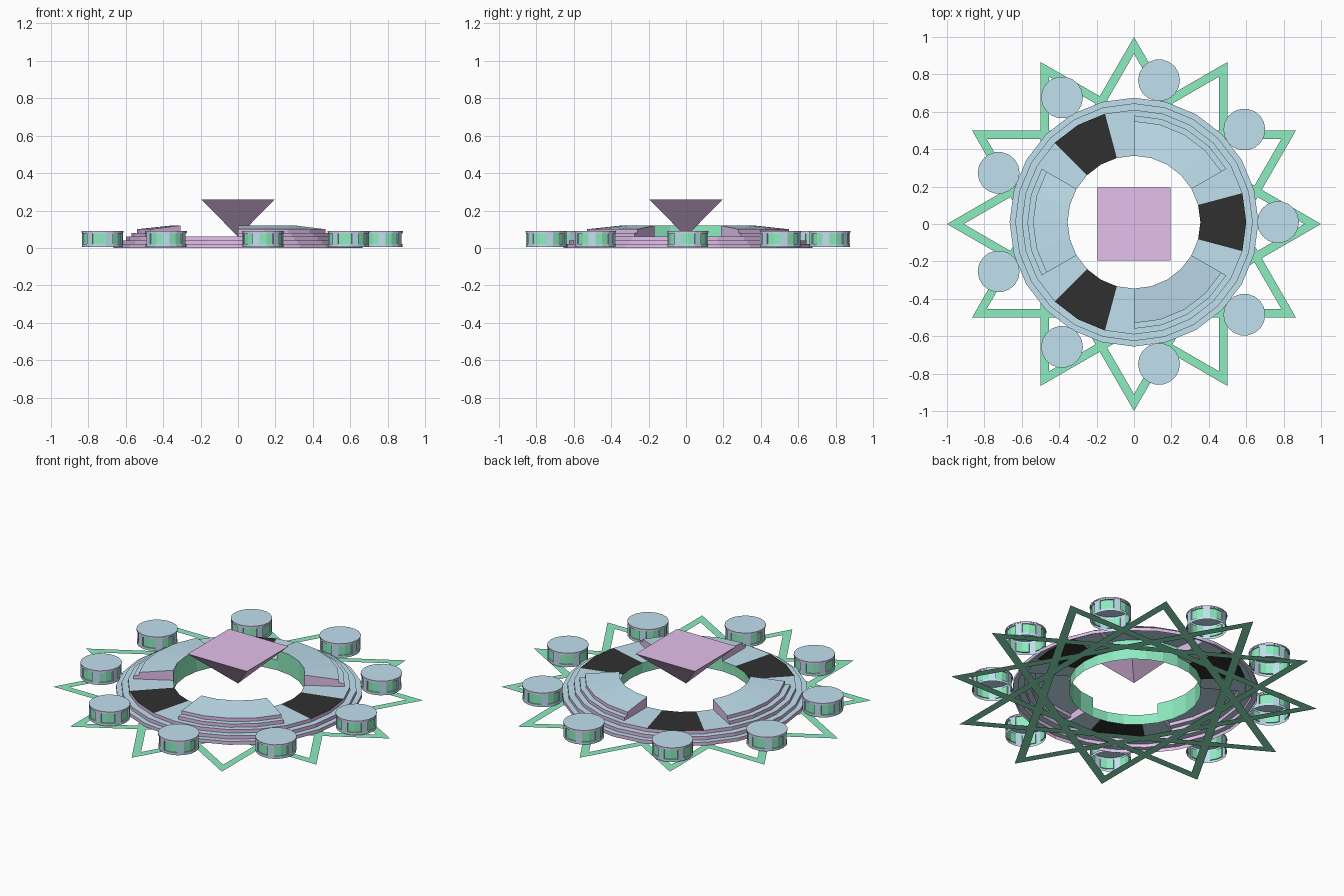
import bpy, math

if "Cube" in bpy.data.objects:
    bpy.data.objects.remove(bpy.data.objects["Cube"])

def mat(name, c):
    m = bpy.data.materials.new(name)
    m.diffuse_color = (*c, 1)
    m.use_nodes = True
    m.node_tree.nodes["Principled BSDF"].inputs["Base Color"].default_value = m.diffuse_color
    return m

BLUE = mat("blue", (0.53, 0.75, 0.86))
PINK = mat("orchid", (0.77, 0.53, 0.84))
GREEN = mat("green", (0.27, 0.84, 0.53))
BLACK = mat("black", (0.03, 0.03, 0.03))
CY = 0.01          # ring centre in y

def make(name, verts, faces, mats, idx=None):
    me = bpy.data.meshes.new(name)
    me.from_pydata(verts, [], faces)
    for m in mats:
        me.materials.append(m)
    if idx:
        me.polygons.foreach_set("material_index", idx)
    ob = bpy.data.objects.new(name, me)
    bpy.context.collection.objects.link(ob)
    return ob

def pol(r, deg, z):
    a = math.radians(deg)
    return (r * math.cos(a), r * math.sin(a), z)

def sweep(name, prof, start, step, n, mats, idx, cap=None):
    """Revolve an (r, z) profile over n steps; idx gives a material per strip."""
    k = len(prof)
    verts = [pol(r, start + i * step, z) for i in range(n + 1) for r, z in prof]
    faces, fi = [], []
    for i in range(n):
        for j in range(k - 1):
            a, b = i * k + j, (i + 1) * k + j
            faces.append((a, b, b + 1, a + 1))
            fi.append(idx[j])
    if cap is not None:
        faces += [tuple(range(k)), tuple(n * k + j for j in reversed(range(k)))]
        fi += [cap, cap]
    ob = make(name, verts, faces, mats, fi)
    ob.location.y = CY
    return ob

# Flat star: four overlapping triangular frames
for t in range(4):
    v = [pol(r, 90 * t + 30 * t + 120 * k, 0) for r in (1.0, 0.91) for k in range(3)]
    f = [(k, (k + 1) % 3, 3 + (k + 1) % 3, 3 + k) for k in range(3)]
    ob = make(f"star_triangle_{t}", v, f, [GREEN])
    ob.rotation_euler.z = math.radians(-90 * t)

# Three lower terrace steps, all the way round
MATS = [BLUE, PINK, GREEN, BLACK]
sweep("terrace_base", [(.665, 0), (.665, .02), (.635, .02), (.635, .04),
                       (.6, .04), (.6, .06)], 0, 15, 24, MATS, [1, 0, 1, 0, 1])

for s in range(3):
    a = 120 * s
    # Low deck with a black pad in the middle, green inner wall
    low = [(.6, .06), (.355, .06), (.355, 0)]
    sweep(f"black_pad_{s}", low, a - 15, 15, 2, MATS, [3, 2])
    for side, st in (("a", -30), ("b", 15)):
        sweep(f"low_deck_{s}_{side}", low, a + st, 15, 1, MATS, [0, 2])
    # Raised stepped section with sloping top
    sweep(f"raised_deck_{s}_rim", [(.6, .06), (.57, .06)], a + 30, 15, 4, MATS, [0])
    sweep(f"raised_deck_{s}", [(.57, .06), (.57, .08), (.54, .08), (.54, .10),
                               (.355, .12), (.355, .06)],
          a + 30, 15, 4, MATS, [1, 0, 1, 0, 2], cap=1)
    sweep(f"raised_wall_{s}", [(.355, .06), (.355, 0)], a + 30, 15, 4, MATS, [2])

# Nine drums: capped, open below, with recessed green windows
def drum(i):
    n, r, ri = 18, 0.11, 0.104
    zs = (0.005, 0.02, 0.076, 0.09)
    verts, faces, idx = [], [], []
    def quad(*p, m):
        b = len(verts)
        verts.extend(p)
        faces.append(tuple(range(b, b + len(p))))
        idx.append(m)
    for k in range(n):
        a, b = 20 * k - 20, 20 * k
        window = k % 3 != 2
        for z0, z1, m in ((zs[0], zs[1], 0), (zs[1], zs[2], 0), (zs[2], zs[3], 0)):
            w = window and z0 == zs[1]
            q = ri if w else r
            quad(pol(q, a, z0), pol(q, b, z0), pol(q, b, z1), pol(q, a, z1), m=2 if w else m)
        if window:   # sill and lintel
            for z in zs[1:3]:
                quad(pol(r, a, z), pol(r, b, z), pol(ri, b, z), pol(ri, a, z), m=0)
        else:        # post sides
            for e in (a, b):
                quad(pol(r, e, zs[1]), pol(r, e, zs[2]), pol(ri, e, zs[2]), pol(ri, e, zs[1]), m=0)
        # thin orchid edge below the lid
        quad(pol(r, a, .083), pol(r, b, .083), pol(r + .002, b, .083), pol(r + .002, a, .083), m=1)
        quad(pol(r + .002, a, .083), pol(r + .002, b, .083),
             pol(r + .002, b, .09), pol(r + .002, a, .09), m=1)
    quad(*[pol(r + .002, 20 * k, zs[3]) for k in range(n)], m=0)
    ob = make(f"drum_{i}", verts, faces, MATS, idx)
    x, y, _ = pol(0.77, 40 * i, 0)
    ob.location = (x, y + CY, 0)
    ob.rotation_euler.z = math.radians(40 * i)

for i in range(9):
    drum(i)

# Floating inverted pyramid
h = 0.195
make("inverted_pyramid",
     [(-h, -h, .258), (h, -h, .258), (h, h, .258), (-h, h, .258), (0, 0, .06)],
     [(0, 1, 2, 3), (1, 0, 4), (2, 1, 4), (3, 2, 4), (0, 3, 4)], [PINK])
